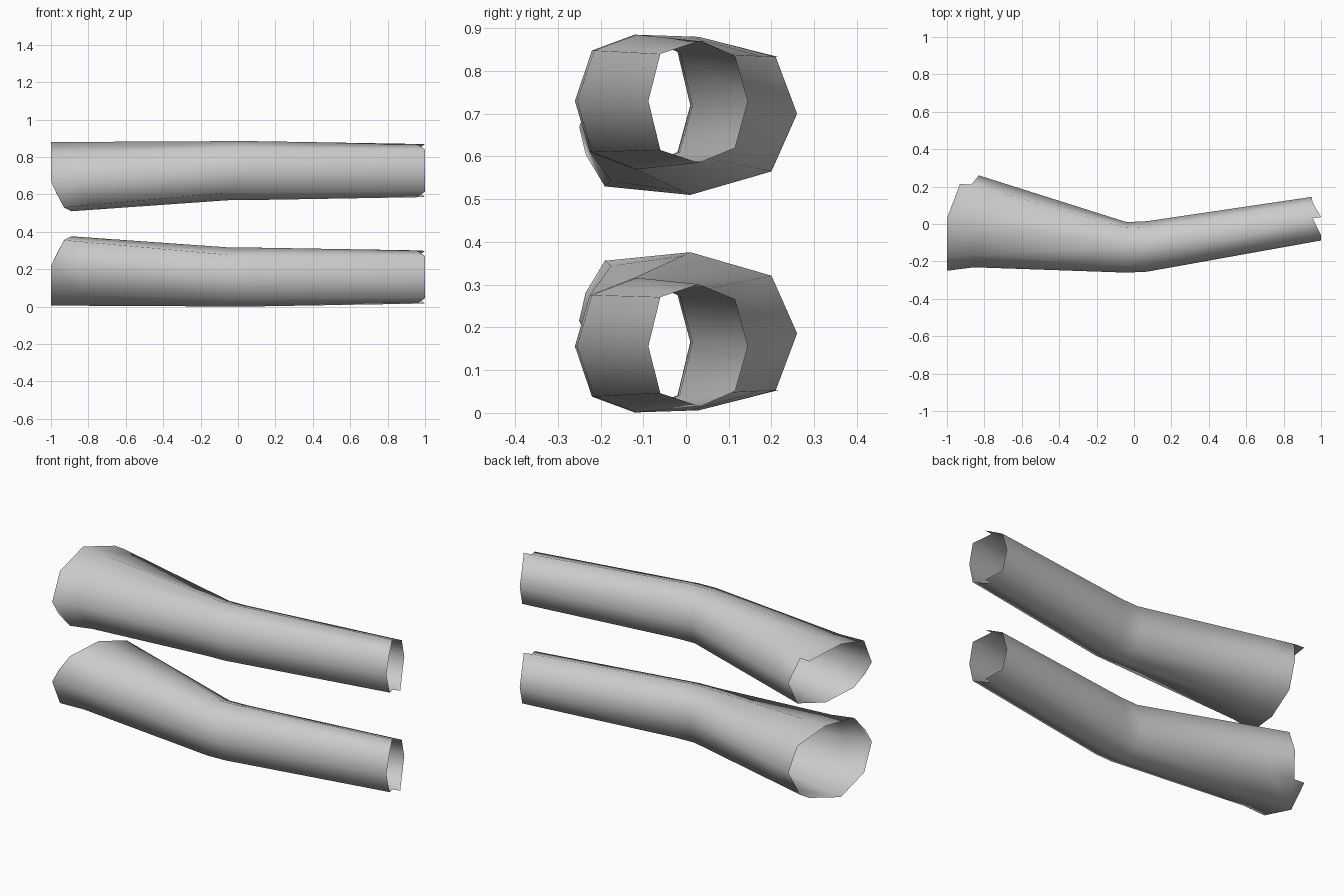
import bpy, bmesh
from mathutils import Vector

cube = bpy.data.objects.get("Cube")
if cube:
    bpy.data.objects.remove(cube)

HEIGHT = 0.886

grey = bpy.data.materials.new("light_grey")
grey.use_nodes = True
grey.diffuse_color = (0.6, 0.6, 0.6, 1)
grey.node_tree.nodes["Principled BSDF"].inputs["Base Color"].default_value = (0.6, 0.6, 0.6, 1)

# Cross-sections run: front, upper front, top, upper back, back, lower back, bottom, lower front
wide_end = [(-1, -.25, .67), (-1, -.18, .82), (-1, .03, .88), (-.87, .21, .833),
            (-.83, .26, .70), (-.845, .2, .565), (-.89, .01, .51), (-.93, -.19, .53)]
bend = [(-.26, .73), (-.22, .848), (-.12, .885), (-.02, .845),
        (.01, .72), (-.02, .61), (-.12, .57), (-.225, .61)]
narrow_end = [(1, -.088, .73), (1, -.06, .84), (.955, .03, .87), (.955, .115, .835),
              (.95, .145, .73), (.955, .115, .62), (.955, .03, .585), (1, -.06, .615)]

bend_wide = [(-.04, y, z) for y, z in bend]
bend_narrow = [(.07, y + .005, z) for y, z in bend]

# Flared cuff section, pinched slightly along the front
cuff = [Vector(b).lerp(Vector(w), .85) for b, w in zip(bend_wide, wide_end)]
for i in (0, 1, 7):
    cuff[i].y += .02


def build_tube(name, flip):
    bm = bmesh.new()

    def vert(p):
        return bm.verts.new((p[0], p[1], HEIGHT - p[2] if flip else p[2]))

    rings = [[vert(p) for p in ring]
             for ring in (wide_end, cuff, bend_wide, bend_narrow, narrow_end)]
    for a, b in zip(rings, rings[1:]):
        for i in range(8):
            j = (i + 1) % 8
            bm.faces.new((a[i], a[j], b[j], b[i]))

    # Small overhanging corners at the open ends
    wide, narrow = rings[0], rings[-1]
    for a, b, tip in ((wide[2], wide[3], (-.93, .215, .833)),
                      (wide[7], wide[0], (-.97, -.235, .605)),
                      (narrow[2], narrow[3], (1, .037, .87)),
                      (narrow[5], narrow[6], (1, .037, .588))):
        bm.faces.new((a, b, vert(tip)))

    bmesh.ops.recalc_face_normals(bm, faces=bm.faces)
    # Open shell: make the back column face outward
    bm.normal_update()
    if sum(f.normal.y * (f.calc_center_median().y + .06) for f in bm.faces) < 0:
        bmesh.ops.reverse_faces(bm, faces=bm.faces)
    for f in bm.faces:
        f.smooth = True
    mesh = bpy.data.meshes.new(name)
    bm.to_mesh(mesh)
    bm.free()
    mesh.materials.append(grey)
    obj = bpy.data.objects.new(name, mesh)
    bpy.context.collection.objects.link(obj)


build_tube("upper_sleeve", False)
build_tube("lower_sleeve", True)
